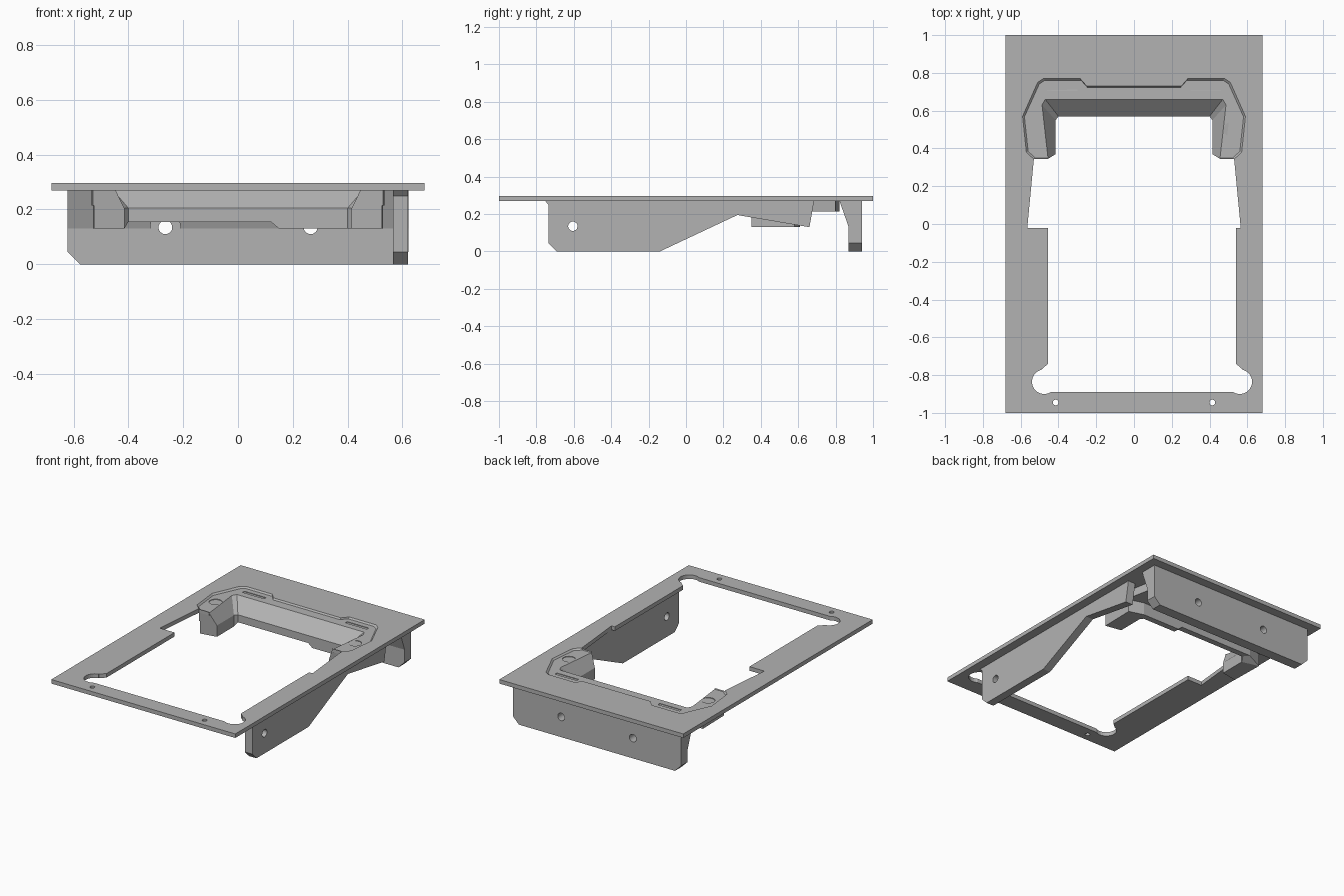
import bpy, bmesh
from mathutils import Vector, Matrix

if "Cube" in bpy.data.objects:
    bpy.data.objects.remove(bpy.data.objects["Cube"], do_unlink=True)

grey = bpy.data.materials.new("plain grey")
grey.use_nodes = True
grey.diffuse_color = (0.45, 0.45, 0.45, 1)
grey.node_tree.nodes["Principled BSDF"].inputs["Base Color"].default_value = grey.diffuse_color


def finish(bm, name):
    bmesh.ops.recalc_face_normals(bm, faces=bm.faces)
    mesh = bpy.data.meshes.new(name)
    bm.to_mesh(mesh)
    bm.free()
    mesh.materials.append(grey)
    ob = bpy.data.objects.new(name, mesh)
    bpy.context.scene.collection.objects.link(ob)
    return ob


def loft(name, rings):
    """Join equal closed rings of points and cap both ends."""
    bm = bmesh.new()
    loops = [[bm.verts.new(p) for p in ring] for ring in rings]
    n = len(loops[0])
    for a, b in zip(loops, loops[1:]):
        for i in range(n):
            j = (i + 1) % n
            bm.faces.new((a[i], a[j], b[j], b[i]))
    bm.faces.new(loops[0])
    bm.faces.new(loops[-1])
    return finish(bm, name)


def prism(name, pts, axis, lo, hi):
    def place(p, d):
        q = list(p)
        q.insert(axis, d)
        return q
    return loft(name, [[place(p, d) for p in pts] for d in (lo, hi)])


def rod(name, centre, radius, depth, axis="Z"):
    bm = bmesh.new()
    turn = {"X": Matrix.Rotation(1.5708, 4, "Y"), "Y": Matrix.Rotation(1.5708, 4, "X"),
            "Z": Matrix.Identity(4)}[axis]
    bmesh.ops.create_cone(bm, cap_ends=True, segments=32, radius1=radius, radius2=radius,
                          depth=depth, matrix=Matrix.Translation(Vector(centre)) @ turn)
    return finish(bm, name)


def cut(target, cutters):
    for c in cutters:
        mod = target.modifiers.new("cut", "BOOLEAN")
        mod.operation = "DIFFERENCE"
        mod.solver = "EXACT"
        mod.object = c
        c.hide_render = True
    bpy.context.view_layer.update()
    graph = bpy.context.evaluated_depsgraph_get()
    mesh = bpy.data.meshes.new_from_object(target.evaluated_get(graph))
    target.modifiers.clear()
    target.data = mesh
    for c in cutters:
        bpy.data.objects.remove(c, do_unlink=True)


def mirrored(half):
    return half + [(-x, y) for x, y in reversed(half)]


# Top plate with its opening, corner reliefs and screw holes
plate = prism("top_plate", mirrored([(0.68, -1), (0.68, 1)]), 2, 0.27, 0.297)
upper = mirrored([(0.565, -0.02), (0.53, 0.345), (0.455, 0.345), (0.487, 0.63), (0.47, 0.66)])
opening = [(0.54, -0.02)] + upper + [(-0.455, -0.02), (-0.455, -0.74), (-0.49, -0.77),
                                     (-0.48, -0.89), (0.56, -0.89), (0.575, -0.77), (0.54, -0.74)]
cutters = [prism("opening_cutter", opening, 2, 0.2, 0.4)]
for x in (-0.475, 0.56):
    cutters.append(rod("relief_cutter", (x, -0.835, 0.28), 0.065, 0.2))
for x in (-0.415, 0.415):
    cutters.append(rod("screw_cutter", (x, -0.945, 0.28), 0.015, 0.2))
cut(plate, cutters)

# Shallow recess around the rear of the opening, with slots and round marks
recess = mirrored([(0.53, 0.343), (0.57, 0.38), (0.59, 0.57), (0.51, 0.75),
                   (0.48, 0.77), (0.285, 0.77), (0.25, 0.73)])
floor_z = 0.287
rings = [[(x * s, 0.5 + (y - 0.5) * t, z) for x, y in recess]
         for s, t, z in ((0.983, 0.965, floor_z), (1, 1, 0.297), (1, 1, 0.31))]
cut(plate, [loft("recess_cutter", rings)])
marks = []
for s in (-1, 1):
    slot = [(s * 0.3, 0.705), (s * 0.46, 0.705), (s * 0.46, 0.725), (s * 0.3, 0.725)]
    marks.append(prism("slot_cutter", slot, 2, floor_z - 0.004, 0.31))
    marks.append(rod("mark_cutter", (s * 0.515, 0.5, floor_z + 0.016), 0.04, 0.04))
cut(plate, marks)

# Sloped collar hanging below the recess: inner top, inner low, lip back, outer rim
right = [((0.455, 0.345), (0.415, 0.37), (0.525, 0.35), (0.53, 0.347)),
         ((0.487, 0.63), (0.415, 0.55), (0.53, 0.58), (0.535, 0.62)),
         ((0.47, 0.66), (0.4, 0.57), (0.43, 0.61), (0.5, 0.8)),
         ((0.15, 0.66), (0.15, 0.57), (0.15, 0.61), (0.15, 0.82))]
left = [[(-x, y) for x, y in st] for st in reversed(right)]
left[0] = [(0.12, y) for x, y in left[0]]
stations = right + left
bottoms = [0.13] * 4 + [0.155] * 2 + [0.13] * 2
sections = []
for (top, low, lip, rim), base in zip(stations, bottoms):
    sections.append([(*top, floor_z), (*low, 0.205), (*low, base), (*lip, base),
                     (*lip, 0.215), (*rim, 0.215), (*rim, 0.275)])
loft("rear_collar", sections)

# Rear flange: chamfered lower corners, thickened root and two spot-faced holes
rear = prism("rear_flange", [(0.87, 0), (0.94, 0), (0.94, 0.272), (0.82, 0.272), (0.87, 0.13)],
             0, -0.622, 0.622)
cutters = []
for s in (-1, 1):
    corner = [(s * 0.577, 0), (s * 0.622, 0.045), (s * 0.7, 0.045), (s * 0.7, -0.1), (s * 0.577, -0.1)]
    cutters.append(prism("corner_cutter", corner, 1, 0.7, 1))
    cutters.append(rod("spot_cutter", (s * 0.265, 0.825, 0.135), 0.055, 0.1, "Y"))
    cutters.append(rod("hole_cutter", (s * 0.265, 0.9, 0.135), 0.025, 0.4, "Y"))
cut(rear, cutters)

# Side flange with stepped lower edge and one hole
side = prism("left_side_flange",
             [(-0.755, 0.272), (-0.735, 0.25), (-0.735, 0.045), (-0.69, 0), (-0.14, 0),
              (0.275, 0.195), (0.66, 0.13), (0.685, 0.272)], 0, 0.565, 0.62)
cut(side, [rod("hole_cutter", (0.59, -0.605, 0.135), 0.025, 0.3, "X")])
